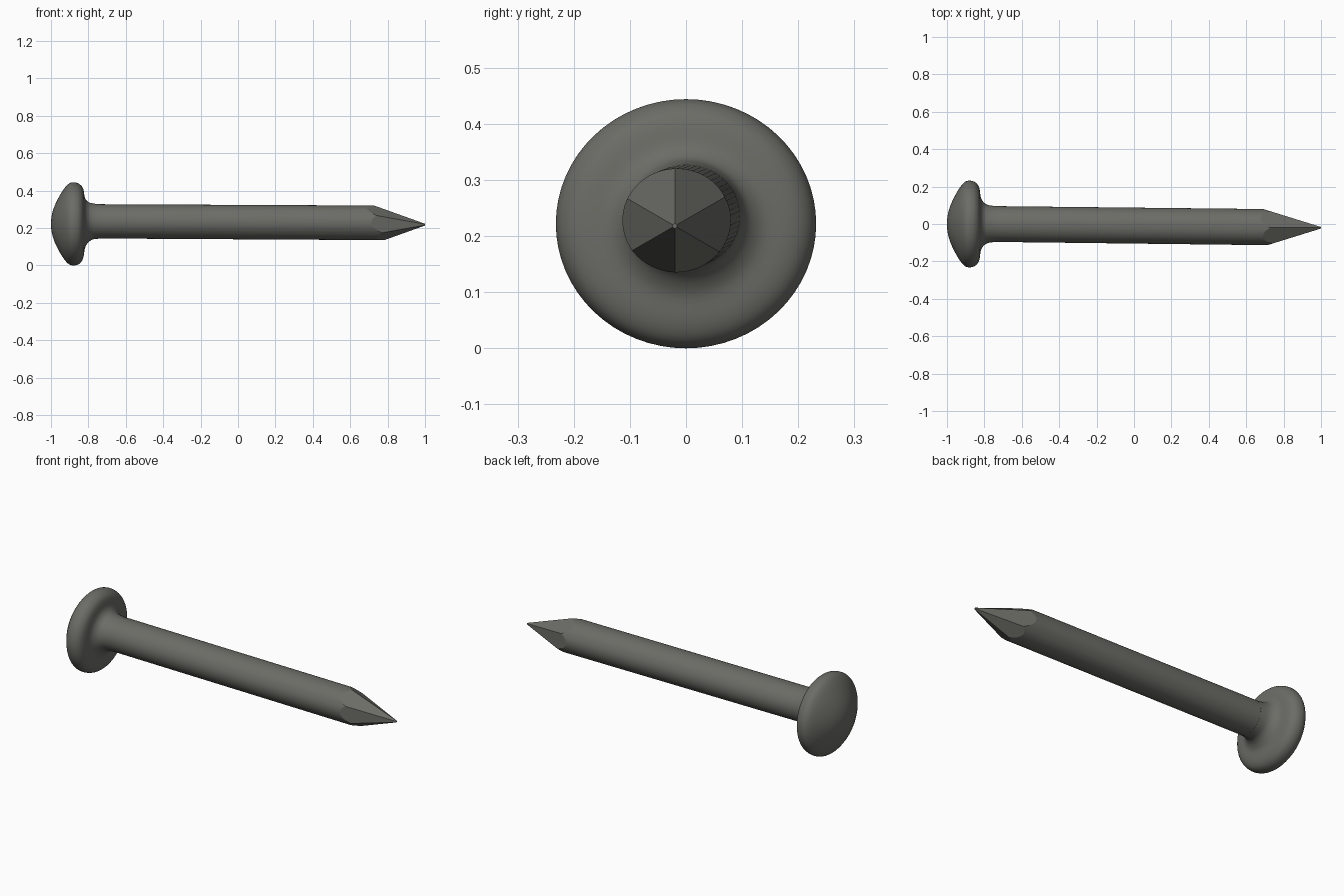
import bpy, bmesh, math
from mathutils import Vector

if "Cube" in bpy.data.objects:
    bpy.data.objects.remove(bpy.data.objects["Cube"])

SEG = 64
Y_STRETCH = 1.045  # the cross-section is slightly wider in y

steel = bpy.data.materials.new("dark_grey_steel")
steel.diffuse_color = (0.15, 0.15, 0.135, 1)
steel.use_nodes = True
steel.node_tree.nodes["Principled BSDF"].inputs["Base Color"].default_value = steel.diffuse_color


def ring(bm, x, r, cy, cz):
    return [bm.verts.new((x, cy + r * Y_STRETCH * math.cos(2 * math.pi * i / SEG),
                          cz + r * math.sin(2 * math.pi * i / SEG))) for i in range(SEG)]


def bridge(bm, a, b):
    for i in range(SEG):
        j = (i + 1) % SEG
        bm.faces.new((a[i], a[j], b[j], b[i]))


def finish(bm, name, angle):
    bmesh.ops.recalc_face_normals(bm, faces=bm.faces[:])
    mesh = bpy.data.meshes.new(name)
    bm.to_mesh(mesh)
    bm.free()
    mesh.materials.append(steel)
    mesh.shade_smooth()
    mesh.set_sharp_from_angle(angle=math.radians(angle))
    obj = bpy.data.objects.new(name, mesh)
    bpy.context.collection.objects.link(obj)
    return obj


def smooth_profile(pts, steps=3):
    p = [Vector(q) for q in pts]
    out = []
    for i in range(len(p) - 1):
        a, b, c, d = p[max(i - 1, 0)], p[i], p[i + 1], p[min(i + 2, len(p) - 1)]
        for s in range(steps):
            t = s / steps
            out.append(0.5 * (2 * b + (c - a) * t + (2 * a - 5 * b + 4 * c - d) * t ** 2
                              + (3 * b - a - 3 * c + d) * t ** 3))
    return out + [p[-1]]


# Domed head with rounded rim and fillet running into the shaft (x, radius)
profile = [(-1, 0), (-0.997, 0.04), (-0.985, 0.085), (-0.965, 0.13), (-0.937, 0.178),
           (-0.91, 0.211), (-0.885, 0.222), (-0.855, 0.217), (-0.835, 0.2),
           (-0.825, 0.175), (-0.82, 0.14), (-0.811, 0.12), (-0.795, 0.104),
           (-0.77, 0.095), (-0.73, 0.0918)]
bm = bmesh.new()
prev = None
for x, r in smooth_profile(profile):
    k = min(max((x + 0.84) / 0.06, 0), 1)  # shaft sits a little above head centre
    if r < 0.001:
        pole = bm.verts.new((x, 0, 0.222))
        continue
    cur = ring(bm, x, r, 0, 0.222 + 0.0135 * k)
    if prev is None:
        for i in range(SEG):
            bm.faces.new((pole, cur[(i + 1) % SEG], cur[i]))
    else:
        bridge(bm, prev, cur)
    prev = cur
bm.faces.new(prev)
finish(bm, "nail_head", 50)

# Straight shaft, leaning very slightly, with a six-sided ground point
bm = bmesh.new()
start = ring(bm, -0.84, 0.0915, 0.001, 0.2362)
end = ring(bm, 1.0, 0.0925, -0.02, 0.2265)
bridge(bm, start, end)
bm.faces.new(start)
bm.faces.new(end)
bmesh.ops.recalc_face_normals(bm, faces=bm.faces[:])
tip = Vector((1.0, -0.02, 0.218))
for i in range(6):
    a = math.radians(60 * i)
    out = Vector((0, math.cos(a), math.sin(a)))
    bmesh.ops.bisect_plane(bm, geom=bm.verts[:] + bm.edges[:] + bm.faces[:], dist=1e-5,
                           plane_co=tip + out * 0.004,
                           plane_no=(Vector((0.09, 0, 0)) + out * 0.29).normalized(),
                           clear_outer=True)
    bmesh.ops.holes_fill(bm, edges=[e for e in bm.edges if e.is_boundary], sides=0)
finish(bm, "nail_shaft", 13)
